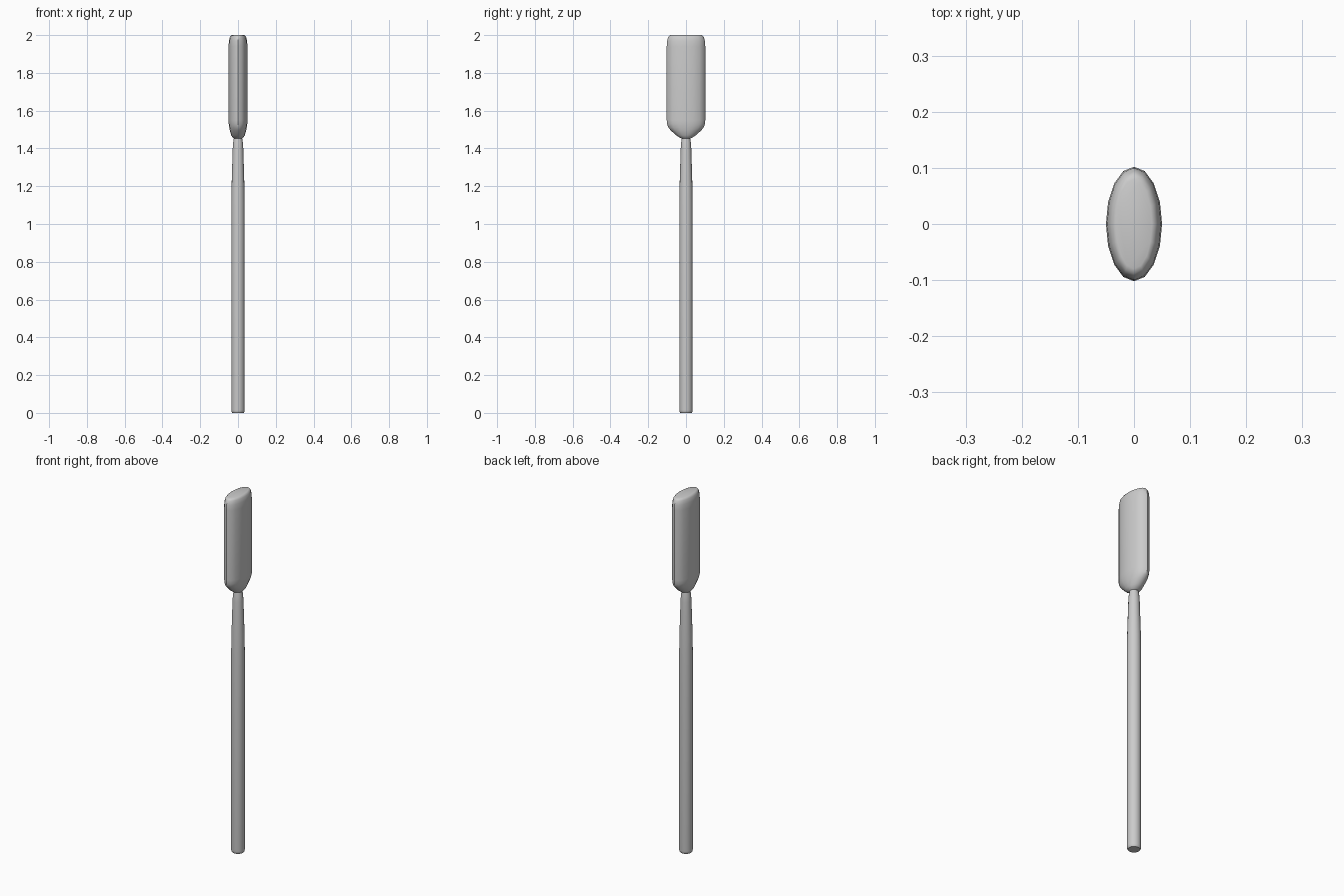
import bpy, bmesh
from math import cos, sin, tau

if "Cube" in bpy.data.objects:
    bpy.data.objects.remove(bpy.data.objects["Cube"])

SIDES = 16


def loft(name, rings):
    """Closed solid from elliptical rings given as (z, x radius, y radius)."""
    bm = bmesh.new()
    loops = [[bm.verts.new((rx * cos(tau * i / SIDES), ry * sin(tau * i / SIDES), z))
              for i in range(SIDES)] for z, rx, ry in rings]
    for a, b in zip(loops, loops[1:]):
        for i in range(SIDES):
            j = (i + 1) % SIDES
            bm.faces.new((a[i], a[j], b[j], b[i]))
    bm.faces.new(loops[0][::-1])
    bm.faces.new(loops[-1])
    mesh = bpy.data.meshes.new(name)
    bm.to_mesh(mesh)
    bm.free()
    obj = bpy.data.objects.new(name, mesh)
    bpy.context.collection.objects.link(obj)
    bpy.ops.object.select_all(action='DESELECT')
    obj.select_set(True)
    bpy.context.view_layer.objects.active = obj
    bpy.ops.object.shade_smooth_by_angle(angle=0.7)
    return obj


# Round stick, tapering into the head
loft("stick", [(z, r, r) for z, r in (
    (0, .030), (.005, .034), (.015, .035), (1.1, .035), (1.2, .034),
    (1.3, .031), (1.4, .028), (1.43, .026), (1.46, .021))])

# Flattened oval head with rounded shoulders
loft("head", [
    (1.45, .018, .018), (1.455, .026, .030), (1.47, .036, .053),
    (1.495, .043, .080), (1.51, .046, .093), (1.53, .049, .101),
    (1.55, .050, .102), (1.94, .050, .102), (1.97, .048, .100),
    (1.99, .043, .094), (1.997, .038, .088), (2.0, .032, .080)])
